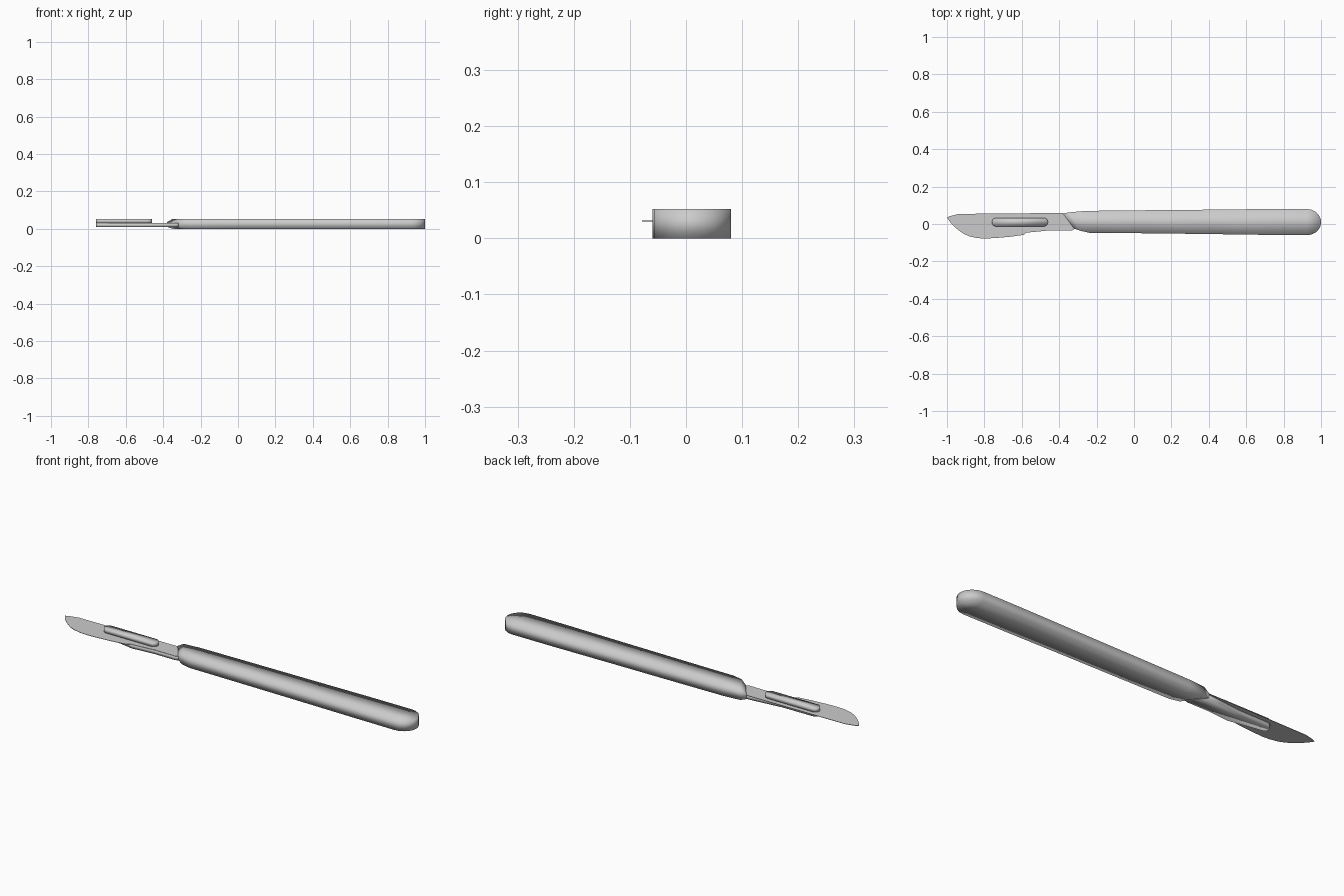
import bpy, bmesh, math

if "Cube" in bpy.data.objects:
    bpy.data.objects.remove(bpy.data.objects["Cube"])


def finish(name, bm, smooth):
    bmesh.ops.recalc_face_normals(bm, faces=bm.faces)
    for f in bm.faces:
        f.smooth = smooth
    mesh = bpy.data.meshes.new(name)
    bm.to_mesh(mesh)
    bm.free()
    ob = bpy.data.objects.new(name, mesh)
    bpy.context.collection.objects.link(ob)
    return ob


def plate(name, outline, z0, z1, smooth=False):
    """Extrude a plan outline between two heights."""
    bm = bmesh.new()
    lo = [bm.verts.new((x, y, z0)) for x, y in outline]
    hi = [bm.verts.new((x, y, z1)) for x, y in outline]
    n = len(outline)
    bm.faces.new(lo[::-1])
    bm.faces.new(hi)
    for i in range(n):
        j = (i + 1) % n
        bm.faces.new((lo[i], lo[j], hi[j], hi[i]))
    return finish(name, bm, smooth)


def capsule(x0, x1, y0, y1, n=8):
    r, cy = (y1 - y0) / 2, (y0 + y1) / 2
    pts = []
    for cx, start in ((x1 - r, -90), (x0 + r, 90)):
        for i in range(n + 1):
            a = math.radians(start + 180 * i / n)
            pts.append((cx + r * math.cos(a), cy + r * math.sin(a)))
    return pts


# Handle: rectangular sections, slanted nose, rounded butt
# (x front edge, y front edge, x back edge, y back edge, z low, z high)
sections = [(-0.32, -0.025, -0.38, 0.056, 0.010, 0.036),
            (-0.29, -0.035, -0.35, 0.062, 0.0, 0.052),
            (-0.24, -0.047, -0.26, 0.070, 0.0, 0.052),
            (0.0, -0.049, 0.0, 0.073, 0.0, 0.052),
            (0.35, -0.053, 0.35, 0.076, 0.0, 0.052),
            (0.70, -0.058, 0.70, 0.080, 0.0, 0.052)]
for deg in (0, 20, 40, 55, 70, 82, 88):
    a = math.radians(deg)
    x, w = 0.925 + 0.075 * math.sin(a), 0.07 * math.cos(a)
    sections.append((x, 0.010 - w, x, 0.010 + w, 0.0, 0.052))
bm = bmesh.new()
rings = [[bm.verts.new(p) for p in ((xf, yf, z0), (xb, yb, z0), (xb, yb, z1), (xf, yf, z1))]
         for xf, yf, xb, yb, z0, z1 in sections]
for r, s in zip(rings, rings[1:]):
    for i in range(4):
        j = (i + 1) % 4
        bm.faces.new((r[i], r[j], s[j], s[i]))
bm.faces.new(rings[0])
bm.faces.new(rings[-1][::-1])
finish("handle", bm, True)

# Blade: thin sheet with curved cutting edge and stepped heel
blade = [(-1.0, 0.035), (-0.985, 0.012), (-0.965, -0.010), (-0.94, -0.032),
         (-0.91, -0.053), (-0.88, -0.066), (-0.84, -0.075), (-0.80, -0.078),
         (-0.74, -0.075), (-0.66, -0.068), (-0.59, -0.058), (-0.575, -0.046),
         (-0.53, -0.042), (-0.45, -0.034), (-0.33, -0.035), (-0.315, -0.025),
         (-0.38, 0.059), (-0.50, 0.058), (-0.935, 0.054), (-0.985, 0.042)]
plate("blade", blade, 0.030, 0.032)

# Tang under the blade, running forward into a narrow nose
tang = [(-0.57, -0.043), (-0.45, -0.033), (-0.33, -0.033), (-0.31, -0.022),
        (-0.375, 0.054), (-0.46, 0.046), (-0.57, 0.034)]
nose = [p for p in capsule(-0.76, -0.50, -0.013, 0.033) if p[0] < -0.6]
plate("tang", tang + nose, 0.010, 0.0298, True)

# Locking lug that passes through the blade
plate("blade_lug", capsule(-0.76, -0.46, -0.013, 0.033), 0.0305, 0.052, True)
